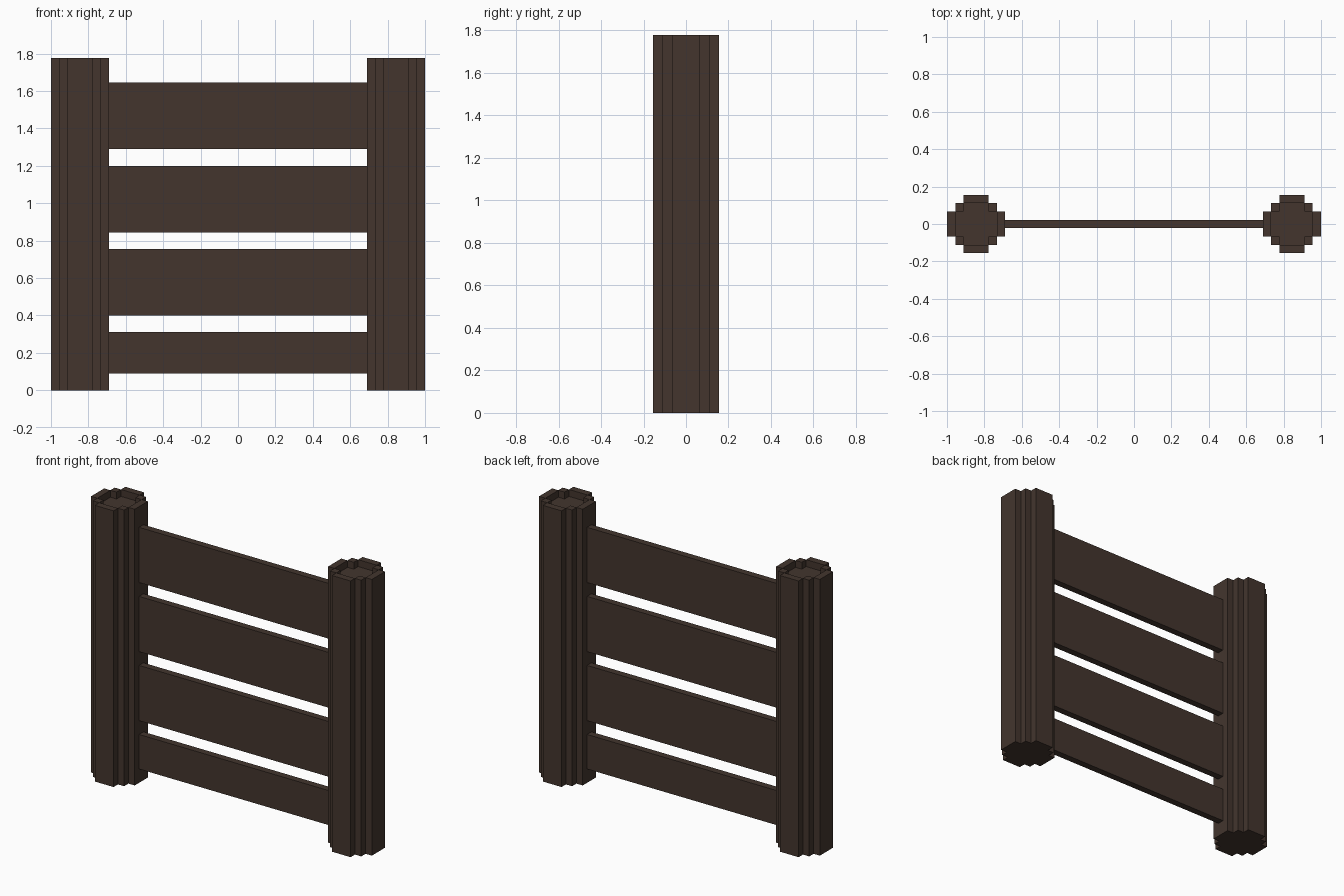
import bpy, bmesh

if "Cube" in bpy.data.objects:
    bpy.data.objects.remove(bpy.data.objects["Cube"])

U = 2 / 45            # the model sits on a regular grid of this pitch
POST_X = 19           # post centre, in grid units
TOP, FLOOR = 40, 39   # rim top and recessed floor of the post

wood = bpy.data.materials.new("dark brown wood")
wood.diffuse_color = (0.056, 0.036, 0.027, 1)
wood.use_nodes = True
wood.node_tree.nodes["Principled BSDF"].inputs["Base Color"].default_value = wood.diffuse_color


def finish(name, bm):
    me = bpy.data.meshes.new(name)
    bm.to_mesh(me)
    bm.free()
    me.materials.append(wood)
    ob = bpy.data.objects.new(name, me)
    bpy.context.collection.objects.link(ob)


def turned(points, k):
    """Rotate 2D points by k quarter turns."""
    for _ in range(k):
        points = [(-y, x) for x, y in points]
    return points


def post(name, cx):
    bm = bmesh.new()

    def face(pts):
        bm.faces.new([bm.verts.new(((cx + x) * U, y * U, z * U)) for x, y, z in pts])

    def walls(loop, z0, z1):
        for (ax, ay), (bx, by) in zip(loop, loop[1:] + loop[:1]):
            face([(ax, ay, z0), (bx, by, z0), (bx, by, z1), (ax, ay, z1)])

    outer, inner = [], []
    for k in range(4):
        outer += turned([(3.5, 1.5), (2.5, 1.5), (2.5, 2.5), (1.5, 2.5), (1.5, 3.5)], k)
        inner += turned([(2.5, 1.5), (1.5, 1.5), (1.5, 2.5)], k)
        # raised rim: one side bar and one corner block per quarter
        for quad in ([(2.5, -1.5), (3.5, -1.5), (3.5, 1.5), (2.5, 1.5)],
                     [(1.5, 1.5), (2.5, 1.5), (2.5, 2.5), (1.5, 2.5)]):
            face([(x, y, TOP) for x, y in turned(quad, k)])
    walls(outer, 0, TOP)
    walls(inner[::-1], FLOOR, TOP)
    face([(x, y, FLOOR) for x, y in inner])
    face([(x, y, 0) for x, y in outer[::-1]])
    bmesh.ops.remove_doubles(bm, verts=bm.verts, dist=1e-4)
    finish(name, bm)


def plank(name, z0, z1):
    bm = bmesh.new()
    bmesh.ops.create_cube(bm, size=1)
    for v in bm.verts:
        v.co = (v.co.x * 31 * U, v.co.y * U, (z0 if v.co.z < 0 else z1) * U)
    finish(name, bm)


# Stepped round posts
post("left_post", -POST_X)
post("right_post", POST_X)

# Horizontal planks, the lowest one narrower
for i, (z0, z1) in enumerate([(2, 7), (9, 17), (19, 27), (29, 37)], 1):
    plank(f"plank_{i}", z0, z1)
